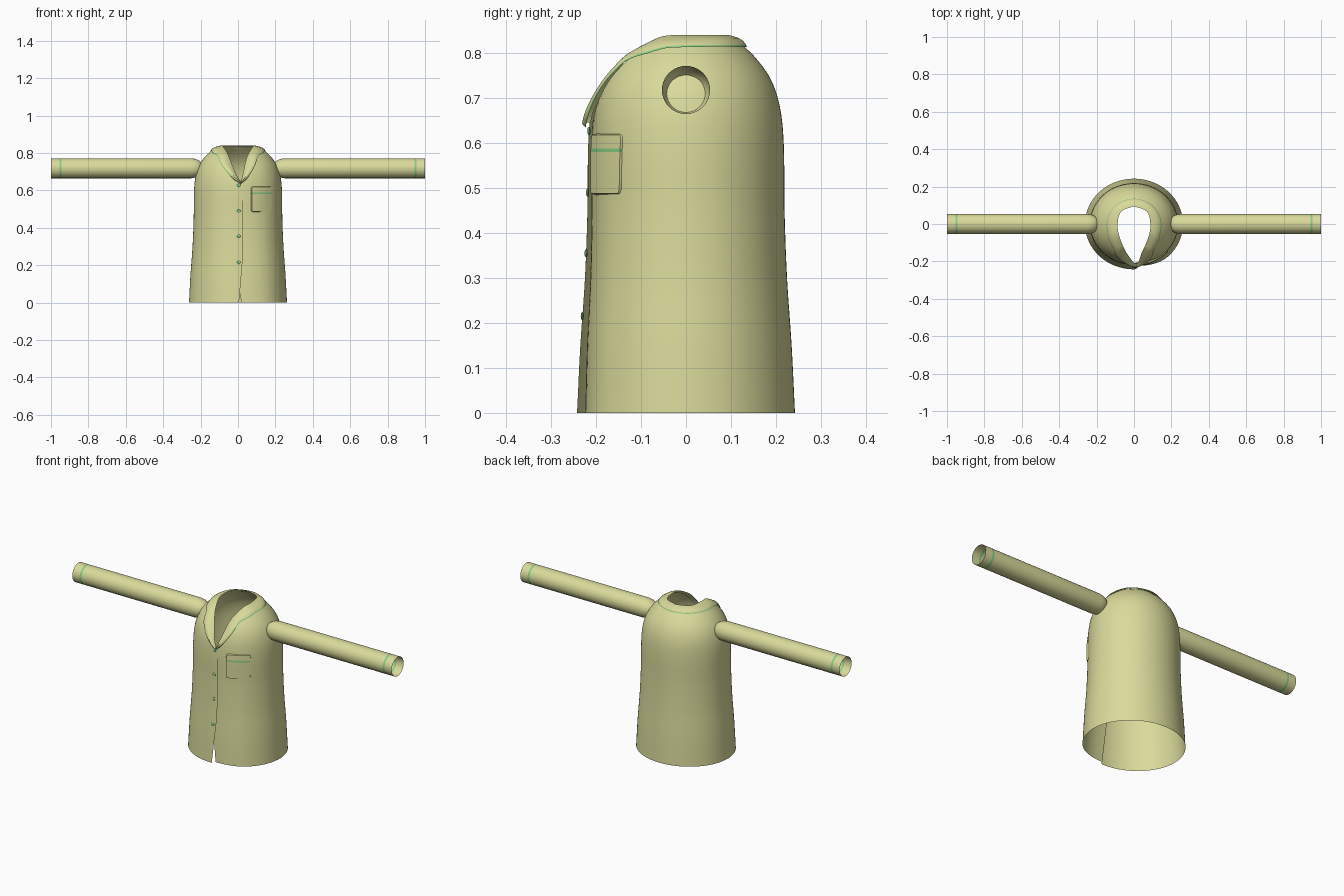
import bpy, bmesh, math
from math import pi, sin, cos

cube = bpy.data.objects.get("Cube")
if cube:
    bpy.data.objects.remove(cube)


def material(name, color):
    m = bpy.data.materials.new(name)
    m.use_nodes = True
    m.diffuse_color = (*color, 1)
    m.node_tree.nodes["Principled BSDF"].inputs["Base Color"].default_value = (*color, 1)
    return m


CLOTH = material("pale khaki cloth", (0.70, 0.70, 0.33))
GREEN = material("green trim", (0.25, 0.62, 0.24))


def curve(points, t):
    """Smooth interpolation through (t, value) points."""
    if t <= points[0][0]:
        return points[0][1]
    if t >= points[-1][0]:
        return points[-1][1]
    i = max(k for k in range(len(points) - 1) if points[k][0] <= t)

    def slope(k):
        a, b = points[max(k - 1, 0)], points[min(k + 1, len(points) - 1)]
        return (b[1] - a[1]) / (b[0] - a[0])
    (t0, p0), (t1, p1) = points[i], points[i + 1]
    h = t1 - t0
    s = (t - t0) / h
    return ((2*s**3 - 3*s**2 + 1) * p0 + (s**3 - 2*s**2 + s) * h * slope(i)
            + (3*s**2 - 2*s**3) * p1 + (s**3 - s**2) * h * slope(i + 1))


def grid_object(name, rows, green=lambda i, j: False, closed=False, flip=False):
    """Skin a grid of points; green(i, j) picks trim faces."""
    bm = bmesh.new()
    vs = [[bm.verts.new(p) for p in row] for row in rows]
    n = len(rows[0])
    for i in range(len(rows) - 1):
        for j in range(n if closed else n - 1):
            k = (j + 1) % n
            quad = [vs[i][j], vs[i][k], vs[i + 1][k], vs[i + 1][j]]
            f = bm.faces.new(quad[::-1] if flip else quad)
            f.material_index = int(green(i, j))
    me = bpy.data.meshes.new(name)
    bm.to_mesh(me)
    bm.free()
    me.materials.append(CLOTH)
    me.materials.append(GREEN)
    ob = bpy.data.objects.new(name, me)
    bpy.context.collection.objects.link(ob)
    bpy.ops.object.select_all(action="DESELECT")
    ob.select_set(True)
    bpy.context.view_layer.objects.active = ob
    bpy.ops.object.shade_smooth_by_angle(angle=math.radians(40))
    return ob


# Torso radius by height, collar edge height by angle from the front
WIDTH = [(0, .262), (.15, .254), (.3, .243), (.45, .237), (.6, .235), (.68, .226),
         (.74, .205), (.785, .172), (.815, .14), (.84, .105)]
EDGE = [(0, .638), (.155, .665), (.365, .72), (.52, .76), (.64, .785),
        (.98, .803), (1.3, .815), (pi, .817)]


def on_body(theta, z, scale=1.0):
    r = curve(WIDTH, z) * scale
    return (r * sin(theta), -0.925 * r * cos(theta), z)


# Torso: wrapped shell, one front panel lapping over the other
UNDER = [(0, .07), (.25, .0), (.5, -.05), (1, -.05)]
OVER = [(0, .02), (.18, .06), (.4, .105), (.9, .105), (1, .06)]
rows = []
for i in range(37):
    v = i / 36
    start, end = curve(UNDER, v), 2 * pi + curve(OVER, v)
    row = []
    for j in range(97):
        t = start + (end - start) * j / 96
        z = v * (curve(EDGE, min(abs(t), abs(2 * pi - t))) + .004)
        near = max(0, 1 - max(t, 0) / 0.8)
        tuck = (.075 - .045 * v) * near * near * (3 - 2 * near)
        row.append(on_body(t, z, 1 - tuck))
    rows.append(row)
grid_object("torso", rows)

# Folded collar: lofted from the neck opening to the outer edge, green rim
ANGLES = [0, .155, .365, .52, .64, .98, 1.3, 2.2, pi]
NECK_X = list(zip(ANGLES, [0, .012, .03, .045, .058, .08, .088, .07, 0]))
NECK_Y = list(zip(ANGLES, [-.212, -.205, -.175, -.145, -.12, -.06, -.01, .065, .095]))
NECK_Z = list(zip(ANGLES, [.645, .672, .725, .77, .80, .835, .84, .84, .84]))
STEPS = [0, .2, .4, .6, .8, .9, 1]
rows = [[] for _ in STEPS]
for j in range(-60, 61):
    side = -1 if j < 0 else 1
    t = pi * (abs(j) / 60) ** 1.4
    inner = (curve(NECK_X, t), curve(NECK_Y, t), curve(NECK_Z, t))
    outer = on_body(t, curve(EDGE, t) - .003, 1.035)
    shift = .015 * max(0, 1 - t / .5)
    for row, s in zip(rows, STEPS):
        p = [a + (b - a) * s for a, b in zip(inner, outer)]
        puff = 1 + .06 * sin(pi * s)
        row.append((side * p[0] * puff + shift, p[1] * puff, p[2] + .004 * sin(pi * s)))
grid_object("collar", rows, lambda i, j: i == len(STEPS) - 2, flip=True)

# Sleeves: open tubes with a rounded shoulder end and a green cuff band
SLEEVE = [(.195, .03), (.202, .037), (.213, .044), (.228, .05), (.25, .0535),
          (.6, .0535), (.943, .0535), (.955, .0535), (1, .0535)]
for side, name in ((1, "left_sleeve"), (-1, "right_sleeve")):
    rows = [[(side * x, r * cos(2 * pi * k / 40), .718 + r * sin(2 * pi * k / 40))
             for k in range(40)] for x, r in SLEEVE]
    grid_object(name, rows, lambda i, j: i == 6, closed=True, flip=side < 0)

# Chest pocket: raised patch following the torso, with a green stripe
HEIGHTS = [.485, .488, .496, .52, .55, .58, .588, .605, .614, .618, .621]
ACROSS = [0, .025, .09, .25, .42, .58, .75, .91, .975, 1]
rows = []
for i, z in enumerate(HEIGHTS):
    row = []
    for j, u in enumerate(ACROSS):
        rim = i in (0, len(HEIGHTS) - 1) or j in (0, len(ACROSS) - 1)
        # Round the corners by narrowing the end rows
        inset = {0: .09, 1: .035, 2: .008}.get(min(i, len(HEIGHTS) - 1 - i), 0)
        x = .07 + .11 * (inset + u * (1 - 2 * inset))
        t = math.asin(x / curve(WIDTH, z))
        row.append(on_body(t, z, .98 if rim else 1.022))
    rows.append(row)
grid_object("chest_pocket", rows, lambda i, j: i == 5)

# Buttons down the front
for n, z in enumerate((.627, .49, .355, .215)):
    y = on_body(0, z)[1]
    bpy.ops.mesh.primitive_uv_sphere_add(segments=16, ring_count=8, radius=.009,
                                         location=(.004, y, z))
    button = bpy.context.object
    button.name = f"button_{n + 1}"
    button.scale = (1, .4, 1)
    button.data.materials.append(GREEN)
    bpy.ops.object.shade_smooth()
